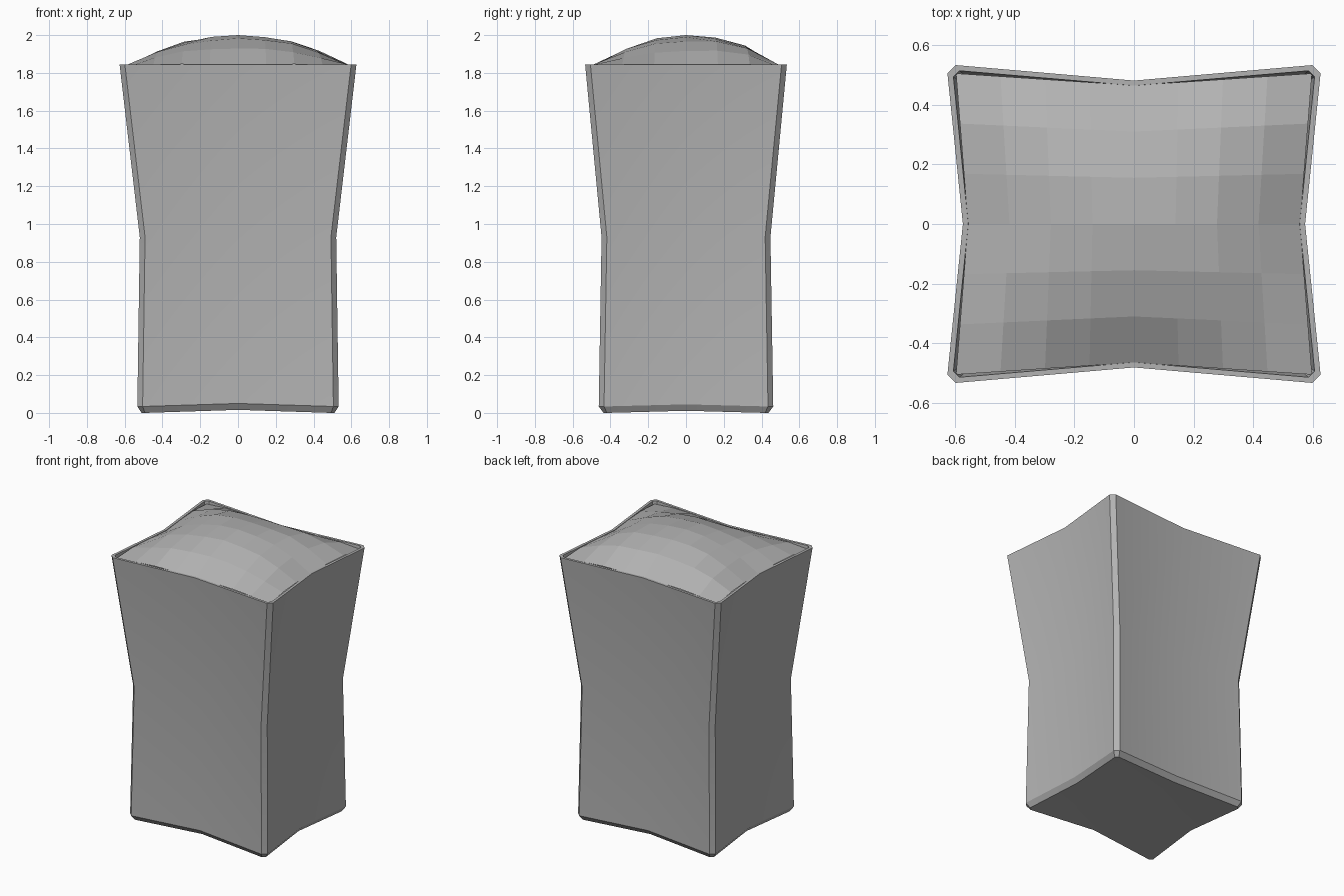
import bpy, bmesh, math, random

if "Cube" in bpy.data.objects:
    bpy.data.objects.remove(bpy.data.objects["Cube"])
random.seed(3)

grey = bpy.data.materials.new("dark_grey")
grey.diffuse_color = (0.45, 0.45, 0.45, 1)
grey.use_nodes = True
grey.node_tree.nodes["Principled BSDF"].inputs["Base Color"].default_value = grey.diffuse_color


def make_object(name, bm):
    bmesh.ops.recalc_face_normals(bm, faces=bm.faces)
    mesh = bpy.data.meshes.new(name)
    bm.to_mesh(mesh)
    bm.free()
    mesh.materials.append(grey)
    ob = bpy.data.objects.new(name, mesh)
    bpy.context.collection.objects.link(ob)
    return ob


def add_ring(bm, z, hx, hy, inset, chamfer, lift=0.0):
    # Chamfered rectangle whose side middles are pinched inwards
    pts = [(hx - inset, 0, lift * 0.7), (hx, hy - chamfer, 0), (hx - chamfer, hy, 0),
           (0, hy - inset, lift), (chamfer - hx, hy, 0), (-hx, hy - chamfer, 0),
           (inset - hx, 0, lift * 0.7), (-hx, chamfer - hy, 0), (chamfer - hx, -hy, 0),
           (0, inset - hy, lift), (hx - chamfer, -hy, 0), (hx, chamfer - hy, 0)]
    return [bm.verts.new((x, y, z + dz)) for x, y, dz in pts]


# Container: outer wall from the base up, over the rim, down the inner wall
profile = [(0.0, 0.510, 0.437, 0.04, 0.018, 0.016),
           (0.034, 0.533, 0.462, 0.04, 0.028, 0.016),
           (0.93, 0.520, 0.447, 0.042, 0.028, 0),
           (1.845, 0.627, 0.534, 0.052, 0.028, 0),
           (1.845, 0.607, 0.515, 0.050, 0.020, 0),
           (0.93, 0.500, 0.427, 0.042, 0.020, 0),
           (0.08, 0.508, 0.437, 0.04, 0.020, 0)]
bm = bmesh.new()
rings = [add_ring(bm, *p) for p in profile]
for a, b in zip(rings, rings[1:]):
    for i in range(12):
        j = (i + 1) % 12
        bm.faces.new((a[i], a[j], b[j], b[i]))
for ring, z in ((rings[0], 0.024), (rings[-1], 0.08)):
    centre = bm.verts.new((0, 0, z))
    for i in range(12):
        bm.faces.new((ring[i], ring[(i + 1) % 12], centre))
container = make_object("container", bm)
bpy.context.view_layer.objects.active = container
container.select_set(True)
bpy.ops.object.shade_smooth_by_angle(angle=math.radians(28))

# Domed filling: faceted 8 x 6 grid following the pinched rim
bm = bmesh.new()
NX, NY = 8, 6
grid = []
for j in range(NY + 1):
    v = 2 * j / NY - 1
    row = []
    for i in range(NX + 1):
        u = 2 * i / NX - 1
        x = u * (0.558 + 0.040 * abs(v))
        y = v * (0.466 + 0.040 * abs(u))
        z = 2.0 - 0.160 * (abs(u) ** 2.4 + abs(v) ** 2.4) + 0.145 * u * u * v * v
        if 0 < i < NX and 0 < j < NY:
            z += 0.018 * v * (1 - v * v) + random.uniform(-0.010, 0.0)
        row.append(bm.verts.new((x, y, 2.0 if i == 4 and j == 3 else min(z, 2.0))))
    grid.append(row)
for j in range(NY):
    for i in range(NX):
        bm.faces.new((grid[j][i], grid[j][i + 1], grid[j + 1][i + 1], grid[j + 1][i]))
make_object("domed_filling", bm)
